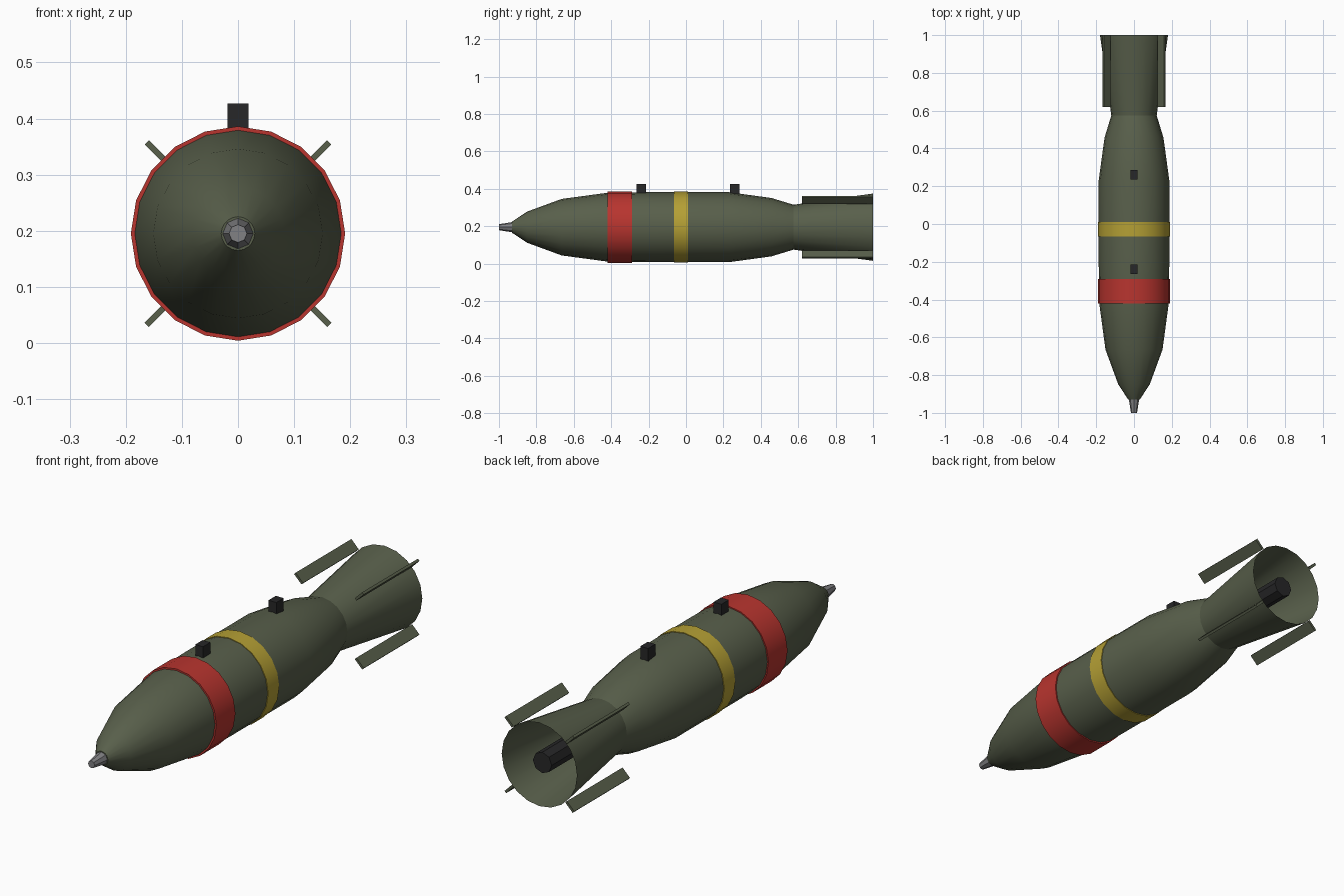
import bpy, bmesh, math
from mathutils import Matrix, Vector

if "Cube" in bpy.data.objects:
    bpy.data.objects.remove(bpy.data.objects["Cube"])

CZ = 0.195   # height of the long axis


def material(name, rgb):
    m = bpy.data.materials.new(name)
    m.diffuse_color = (*rgb, 1)
    m.use_nodes = True
    m.node_tree.nodes["Principled BSDF"].inputs["Base Color"].default_value = m.diffuse_color
    return m


olive = material("olive green", (0.098, 0.115, 0.070))
red = material("band red", (0.48, 0.035, 0.028))
yellow = material("band yellow", (0.46, 0.35, 0.035))
grey = material("fuse grey", (0.22, 0.22, 0.23))
black = material("dark metal", (0.020, 0.020, 0.021))


def finish(name, bm, mat, smooth=False):
    me = bpy.data.meshes.new(name)
    bm.to_mesh(me)
    bm.free()
    ob = bpy.data.objects.new(name, me)
    bpy.context.collection.objects.link(ob)
    me.materials.append(mat)
    if smooth:
        bpy.ops.object.select_all(action='DESELECT')
        ob.select_set(True)
        bpy.context.view_layer.objects.active = ob
        bpy.ops.object.shade_smooth_by_angle(angle=math.radians(30))
    return ob


def lathe(name, profile, sides, mat, caps=(True, True)):
    """Turn (y, radius) points around the long axis."""
    bm = bmesh.new()
    rings = []
    for y, r in profile:
        angles = [2 * math.pi * i / sides for i in range(sides)]
        rings.append([bm.verts.new((r * math.cos(a), y, CZ + r * math.sin(a)))
                      for a in angles])
    for a, b in zip(rings, rings[1:]):
        for i in range(sides):
            j = (i + 1) % sides
            bm.faces.new((a[i], a[j], b[j], b[i]))
    if caps[0]:
        bm.faces.new(rings[0][::-1])
    if caps[1]:
        bm.faces.new(rings[-1])
    # outward normals: face direction should point away from the axis
    for f in bm.faces:
        c = f.calc_center_median()
        out = Vector((c.x, 0, c.z - CZ))
        if out.length < 1e-4:
            out = Vector((0, c.y - (profile[0][0] + profile[-1][0]) / 2, 0))
        f.normal_update()
        if f.normal.dot(out) < 0:
            f.normal_flip()
    return finish(name, bm, mat, True)


def box(name, size, matrix, mat):
    bm = bmesh.new()
    bmesh.ops.create_cube(bm, size=1, matrix=matrix @ Matrix.Diagonal((*size, 1)))
    return finish(name, bm, mat)


# main casing and nose fuse
lathe("body", [(-0.93, 0.030), (-0.85, 0.083), (-0.665, 0.151), (-0.42, 0.184),
               (-0.20, 0.187), (0.23, 0.187), (0.457, 0.156), (0.575, 0.12)],
      20, olive)
lathe("nose_fuse", [(-1.0, 0.016), (-0.925, 0.028)], 8, grey)

# painted bands
lathe("red_band", [(-0.42, 0.191), (-0.29, 0.191)], 20, red)
lathe("yellow_band", [(-0.065, 0.190), (0.01, 0.190)], 20, yellow)

# open flared tail with a rod inside
lathe("tail_cone", [(0.575, 0.12), (1.0, 0.18)], 20, olive, (False, False))
lathe("tail_rod", [(0.575, 0.045), (0.98, 0.045)], 8, black)

# four diagonal fins
for k in range(4):
    spin = Matrix.Rotation(math.radians(45 + 90 * k), 4, 'Y')
    box(f"fin_{k + 1}", (0.05, 0.38, 0.011),
        Matrix.Translation((0, 0.81, CZ)) @ spin @ Matrix.Translation((0.205, 0, 0)),
        olive)

# two hanging lugs on top
for name, y in (("front_lug", -0.24), ("rear_lug", 0.26)):
    box(name, (0.037, 0.05, 0.067), Matrix.Translation((0, y, 0.3935)), black)
